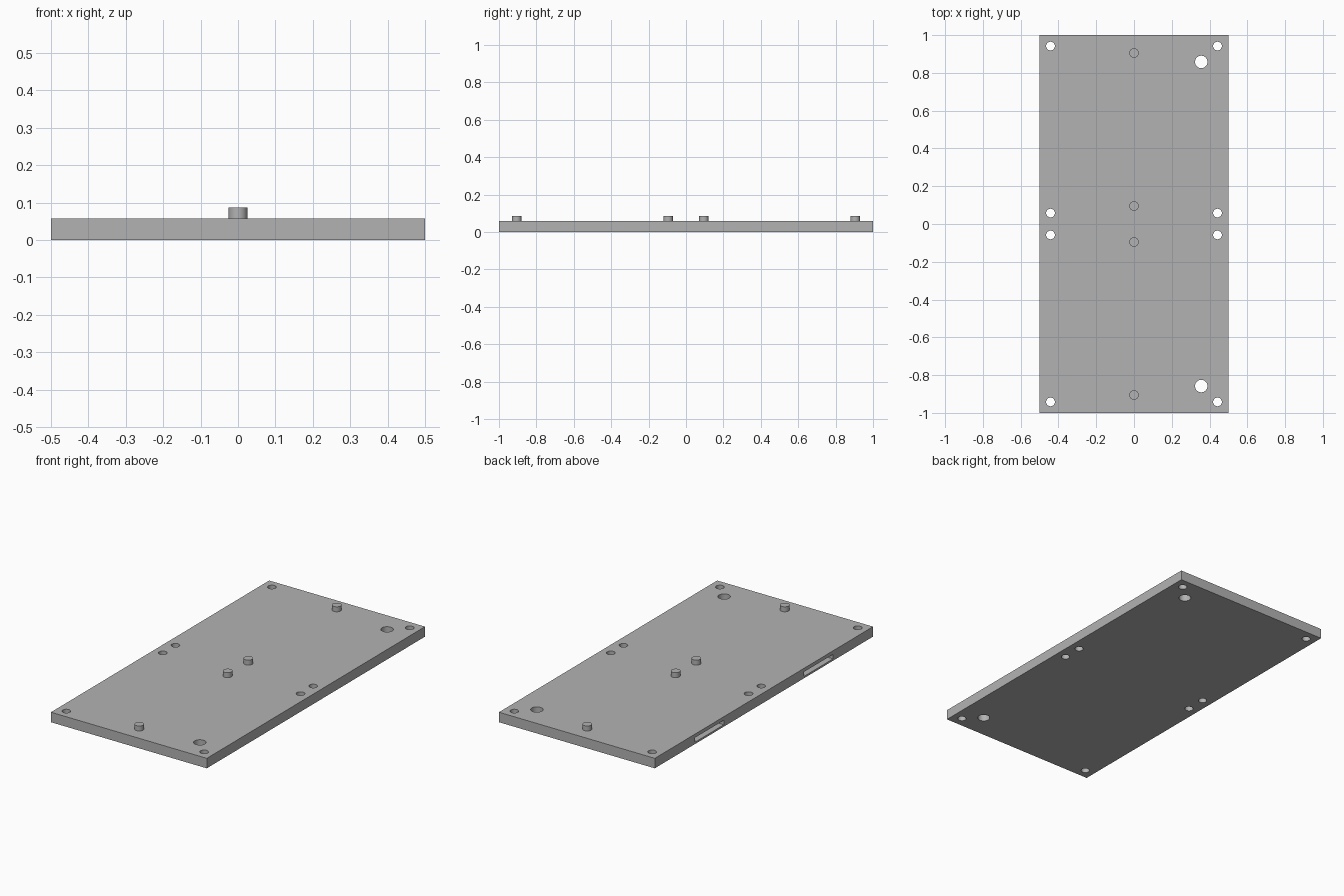
import bpy
import bmesh
from mathutils import Matrix

if "Cube" in bpy.data.objects:
    bpy.data.objects.remove(bpy.data.objects["Cube"], do_unlink=True)

THICK = 0.058
PEG_TOP = 0.087

grey = bpy.data.materials.new("plain_grey")
grey.use_nodes = True
grey.diffuse_color = (0.45, 0.45, 0.45, 1)
grey.node_tree.nodes["Principled BSDF"].inputs["Base Color"].default_value = grey.diffuse_color


def make_object(name, bm):
    mesh = bpy.data.meshes.new(name)
    bm.to_mesh(mesh)
    bm.free()
    obj = bpy.data.objects.new(name, mesh)
    bpy.context.collection.objects.link(obj)
    mesh.materials.append(grey)
    return obj


def add_box(bm, low, high):
    centre = [(a + b) / 2 for a, b in zip(low, high)]
    size = [b - a for a, b in zip(low, high)]
    bmesh.ops.create_cube(bm, size=1, matrix=Matrix.Translation(centre) @ Matrix.Diagonal((*size, 1)))


def add_cylinder(bm, x, y, radius, low, high):
    bmesh.ops.create_cone(bm, cap_ends=True, segments=32, radius1=radius, radius2=radius,
                          depth=high - low, matrix=Matrix.Translation((x, y, (low + high) / 2)))


def smooth(obj):
    bpy.ops.object.select_all(action='DESELECT')
    obj.select_set(True)
    bpy.context.view_layer.objects.active = obj
    bpy.ops.object.shade_smooth_by_angle(angle=0.6)


# Flat rectangular plate
bm = bmesh.new()
add_box(bm, (-0.5, -1, 0), (0.5, 1, THICK))
plate = make_object("base_plate", bm)

# Cutters: screw holes, larger holes and two slots in one long edge
bm = bmesh.new()
for side in (-1, 1):
    for x in (-0.442, 0.442):
        for y in (0.058, 0.942):
            add_cylinder(bm, x, side * y, 0.023, -0.05, 0.1)
    add_cylinder(bm, 0.356, side * 0.858, 0.033, -0.05, 0.1)
    add_box(bm, (-0.6, side * 0.5 - 0.133, 0.011), (-0.4, side * 0.5 + 0.133, 0.037))
cutter = make_object("hole_cutter", bm)
cutter.hide_render = True

cut = plate.modifiers.new("holes", 'BOOLEAN')
cut.operation = 'DIFFERENCE'
cut.solver = 'EXACT'
cut.object = cutter
bpy.context.view_layer.objects.active = plate
bpy.ops.object.modifier_apply(modifier=cut.name)
bpy.data.objects.remove(cutter, do_unlink=True)
smooth(plate)

# Locating pegs along the centre line
for side, end in ((-1, "front"), (1, "back")):
    for y, place in ((0.095, "inner"), (0.905, "outer")):
        bm = bmesh.new()
        add_cylinder(bm, 0, side * y, 0.025, THICK - 0.01, PEG_TOP)
        smooth(make_object(f"{end}_{place}_peg", bm))
